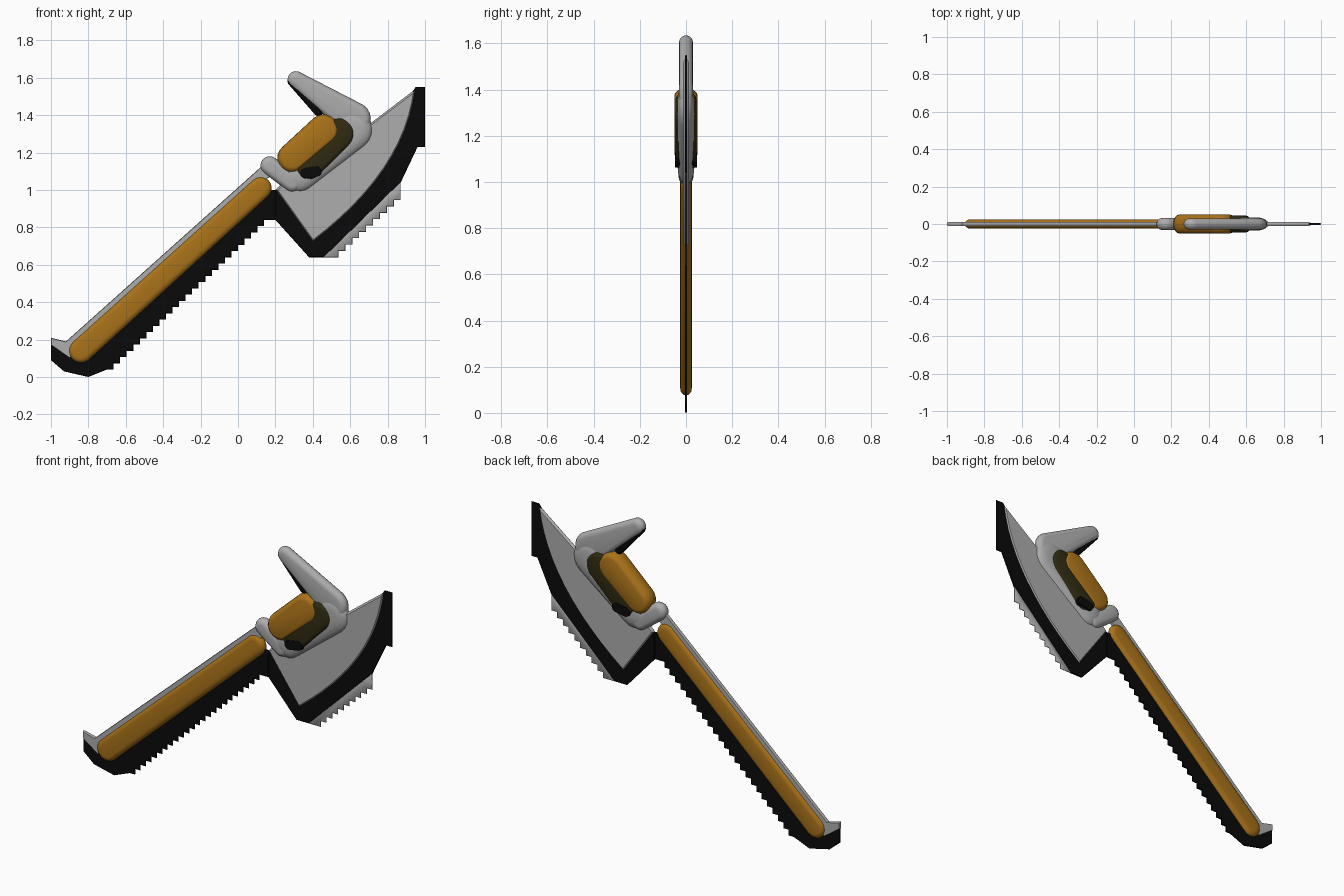
import bpy, bmesh, math

cube = bpy.data.objects.get("Cube")
if cube:
    bpy.data.objects.remove(cube, do_unlink=True)


def material(name, red, green, blue):
    mat = bpy.data.materials.new(name)
    mat.use_nodes = True
    mat.diffuse_color = (red, green, blue, 1)
    shader = mat.node_tree.nodes["Principled BSDF"]
    shader.inputs["Base Color"].default_value = mat.diffuse_color
    return mat


steel = material("grey steel", .42, .42, .42)
orange = material("orange grip", .4, .17, .01)
olive = material("dark olive", .03, .024, .006)
black = material("black edge", .003, .003, .003)


def bar(start, end, start_radius, end_radius, segments=10):
    """Tapered outline with a half circle around each end."""
    heading = math.atan2(end[1] - start[1], end[0] - start[0])
    outline = []
    for centre, radius, turn in ((end, end_radius, 0), (start, start_radius, math.pi)):
        for step in range(segments + 1):
            angle = heading + turn + math.pi * (step / segments - .5)
            outline.append((centre[0] + radius * math.cos(angle),
                            centre[1] + radius * math.sin(angle)))
    return outline


def curve(start, control, end, segments=12):
    """Curved edge that bends towards the control point."""
    points = []
    for step in range(segments + 1):
        t = step / segments
        points.append(tuple(a * (1 - t) ** 2 + 2 * b * t * (1 - t) + c * t * t
                            for a, b, c in zip(start, control, end)))
    return points


def stairs(start, end, count):
    """Saw-tooth edge, stepping sideways and then up."""
    run, rise = (end[0] - start[0]) / count, (end[1] - start[1]) / count
    points = []
    for step in range(count):
        x, z = start[0] + run * step, start[1] + rise * step
        points += [(x, z), (x + run, z)]
    return points + [end]


def slab(name, outline, mat, height, soft=.003, steps=1):
    """Outline raised to a height with a quarter-round rim, mirrored front to back."""
    bm = bmesh.new()
    face = bm.faces.new([bm.verts.new((x, 0, z)) for x, z in outline])
    face.normal_update()
    if face.normal.y > 0:
        face.normal_flip()
    previous = 0
    for step in range(1, steps + 1):
        angle = math.pi / 2 * step / steps
        inset = soft * (math.cos(previous) - math.cos(angle))
        bmesh.ops.inset_region(bm, faces=[face], thickness=inset, depth=0,
                               use_boundary=True, use_even_offset=True)
        for vert in face.verts:
            vert.co.y = -height * math.sin(angle)
        face.normal_update()
        previous = angle
    mesh = bpy.data.meshes.new(name)
    bm.to_mesh(mesh)
    bm.free()
    mesh.materials.append(mat)
    obj = bpy.data.objects.new(name, mesh)
    bpy.context.collection.objects.link(obj)
    mirror = obj.modifiers.new("both sides", "MIRROR")
    mirror.use_axis = (False, True, False)
    bpy.ops.object.select_all(action="DESELECT")
    obj.select_set(True)
    bpy.context.view_layer.objects.active = obj
    bpy.ops.object.shade_smooth_by_angle(angle=math.radians(50))


def pillow(name, outline, mat, height, soft):
    slab(name, outline, mat, height, soft, steps=4)


# Handle: toothed lower edge, steel spine and rounded grip
teeth = stairs((-.7, .04), (.14, .84), 24)
slab("handle_edge", [(-1, .18), (-1, .09), (-.93, .03), (-.8, 0)] + teeth
     + [(.2, .84), (.2, 1), (.1, 1), (-.9, .15)], black, .005)
slab("handle_spine", [(-1, .21), (-1, .17), (-.9, .1), (.2, 1.1), (.13, 1.13), (-.92, .19)],
     steel, .01)
pillow("handle_grip", bar((-.84, .14), (.12, 1.01), .065, .06), orange, .025, .03)

# Blade: dark cutting edge, light sawn strip and steel body
slab("blade_edge", [(.2, 1), (.2, .84), (.38, .64), (.46, .64), (.87, 1.04), (.96, 1.23),
                    (1, 1.23), (1, 1.55), (.95, 1.55), (.7, 1.2)], black, .005)
slab("sawn_strip", stairs((.5, .64), (.87, .98), 10) + [(.87, 1.05), (.8, 1), (.44, .64)],
     steel, .003)
slab("blade", curve((.95, 1.54), (.9, 1.1), (.4, .72)) + [(.2, 1), (.5, 1.3), (.7, 1.35)],
     steel, .012, soft=.01)

# Swollen head, collar and back spike with its dark underside
pillow("head", bar((.33, 1.08), (.61, 1.32), .09, .11), steel, .036, .07)
pillow("collar", bar((.17, 1.13), (.29, 1.04), .05, .05), steel, .032, .03)
pillow("spike", bar((.31, 1.59), (.62, 1.38), .045, .09), steel, .03, .03)
pillow("spike_underside", bar((.29, 1.58), (.43, 1.42), .025, .025), black, .02, .015)

# Head pad: dark base, orange top and a black notch
pillow("pad_base", bar((.38, 1.13), (.54, 1.3), .08, .09), olive, .045, .03)
pillow("pad", bar((.29, 1.17), (.46, 1.32), .08, .085), orange, .05, .03)
slab("pad_notch", bar((.36, 1.09), (.42, 1.1), .03, .03), black, .047)
